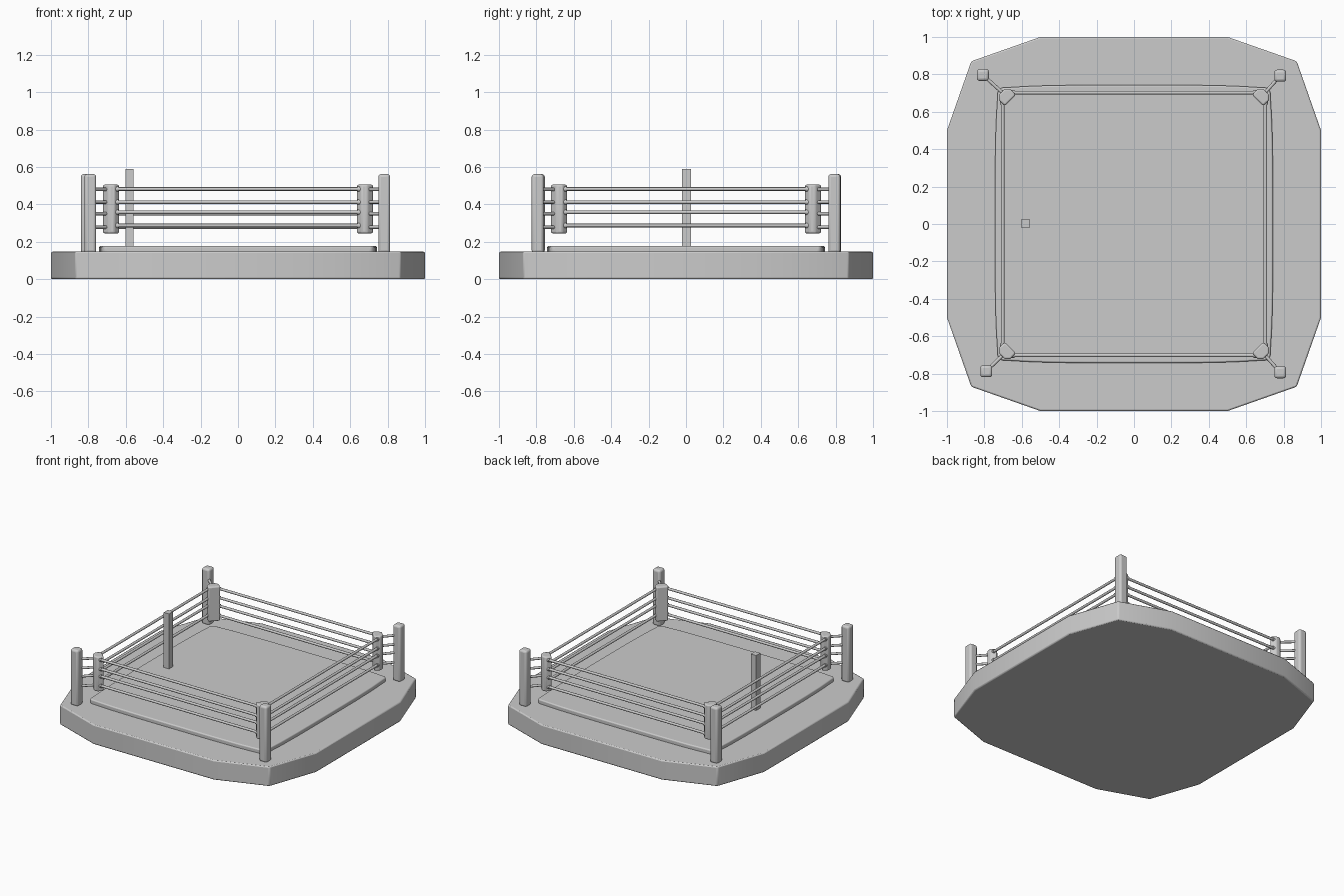
import bpy, bmesh, math
from mathutils import Vector

if "Cube" in bpy.data.objects:
    bpy.data.objects.remove(bpy.data.objects["Cube"])


def prism(name, outline, z0, z1, bevel=0.0, segs=2):
    bm = bmesh.new()
    f = bm.faces.new([bm.verts.new((x, y, z0)) for x, y in outline])
    ext = bmesh.ops.extrude_face_region(bm, geom=[f])
    for v in ext["geom"]:
        if isinstance(v, bmesh.types.BMVert):
            v.co.z = z1
    bmesh.ops.recalc_face_normals(bm, faces=bm.faces)
    me = bpy.data.meshes.new(name)
    bm.to_mesh(me)
    bm.free()
    ob = bpy.data.objects.new(name, me)
    bpy.context.collection.objects.link(ob)
    if bevel:
        m = ob.modifiers.new("bevel", "BEVEL")
        m.width = bevel
        m.segments = segs
        m.limit_method = "ANGLE"
        m.angle_limit = math.radians(35)
        smooth(ob)
    return ob


def smooth(ob):
    bpy.ops.object.select_all(action="DESELECT")
    ob.select_set(True)
    bpy.context.view_layer.objects.active = ob
    bpy.ops.object.shade_smooth_by_angle(angle=math.radians(40))


def rod(name, a, b, r):
    a, b = Vector(a), Vector(b)
    d = b - a
    bpy.ops.mesh.primitive_cylinder_add(vertices=12, radius=r, depth=d.length, location=(a + b) / 2)
    ob = bpy.context.object
    ob.name = name
    ob.rotation_euler = d.to_track_quat("Z", "Y").to_euler()
    smooth(ob)


def box_outline(cx, cy, hx, hy):
    return [(cx - hx, cy - hy), (cx + hx, cy - hy), (cx + hx, cy + hy), (cx - hx, cy + hy)]


# twelve-sided platform
platform = []
for k in range(4):
    c, s = round(math.cos(k * math.pi / 2)), round(math.sin(k * math.pi / 2))
    for x, y in [(1, -0.5), (1, 0.5), (0.87, 0.87)]:
        platform.append((x * c - y * s, x * s + y * c))
prism("platform", platform, 0, 0.147, 0.008)

# canvas mat with gently bowed sides
mat = []
for k in range(4):
    c, s = round(math.cos(k * math.pi / 2)), round(math.sin(k * math.pi / 2))
    for i in range(9):
        t = -1 + i / 4
        x, y = 0.743 - 0.015 * t ** 4, 0.712 * t
        mat.append((x * c - y * s, x * s + y * c))
prism("canvas_mat", mat, 0.14, 0.177, 0.008, 3)

# corner posts, pads and the rods tying them together
levels = [0.278, 0.35, 0.412, 0.48]
post_spots = {(-1, 1): (-0.808, 0.797), (1, 1): (0.782, 0.793),
              (-1, -1): (-0.79, -0.787), (1, -1): (0.782, -0.793)}
for (sx, sy), (px, py) in post_spots.items():
    prism("corner_post", box_outline(px, py, 0.032, 0.032), 0.14, 0.562, 0.015, 3)
    wedge = [(0.632, 0.69), (0.69, 0.632), (0.722, 0.66), (0.722, 0.692),
             (0.692, 0.722), (0.66, 0.722)]
    prism("corner_pad", [(sx * x, sy * y) for x, y in wedge], 0.245, 0.505, 0.009, 3)
    for z in levels:
        rod("tie_rod", (sx * 0.69, sy * 0.69, z), (px, py, z), 0.009)

# four ropes on each side, with small sleeves at the pads
side_levels = [0.287, 0.358, 0.412, 0.482]
for sgn in (-1, 1):
    for i in range(4):
        z = side_levels[i]
        zx = levels[i] if sgn > 0 else z
        rod("side_rope", (sgn * 0.702, -0.69, z), (sgn * 0.702, 0.69, z), 0.0095)
        rod("cross_rope", (-0.69, sgn * 0.702, zx), (0.69, sgn * 0.702, zx), 0.0095)
        for e in (-1, 1):
            rod("rope_sleeve", (sgn * 0.702, e * 0.64, z), (sgn * 0.702, e * 0.69, z), 0.014)
            rod("rope_sleeve", (e * 0.64, sgn * 0.702, zx), (e * 0.69, sgn * 0.702, zx), 0.014)

# upright stick standing on the mat
prism("upright_stick", box_outline(-0.58, 0.003, 0.022, 0.025), 0.17, 0.59)
